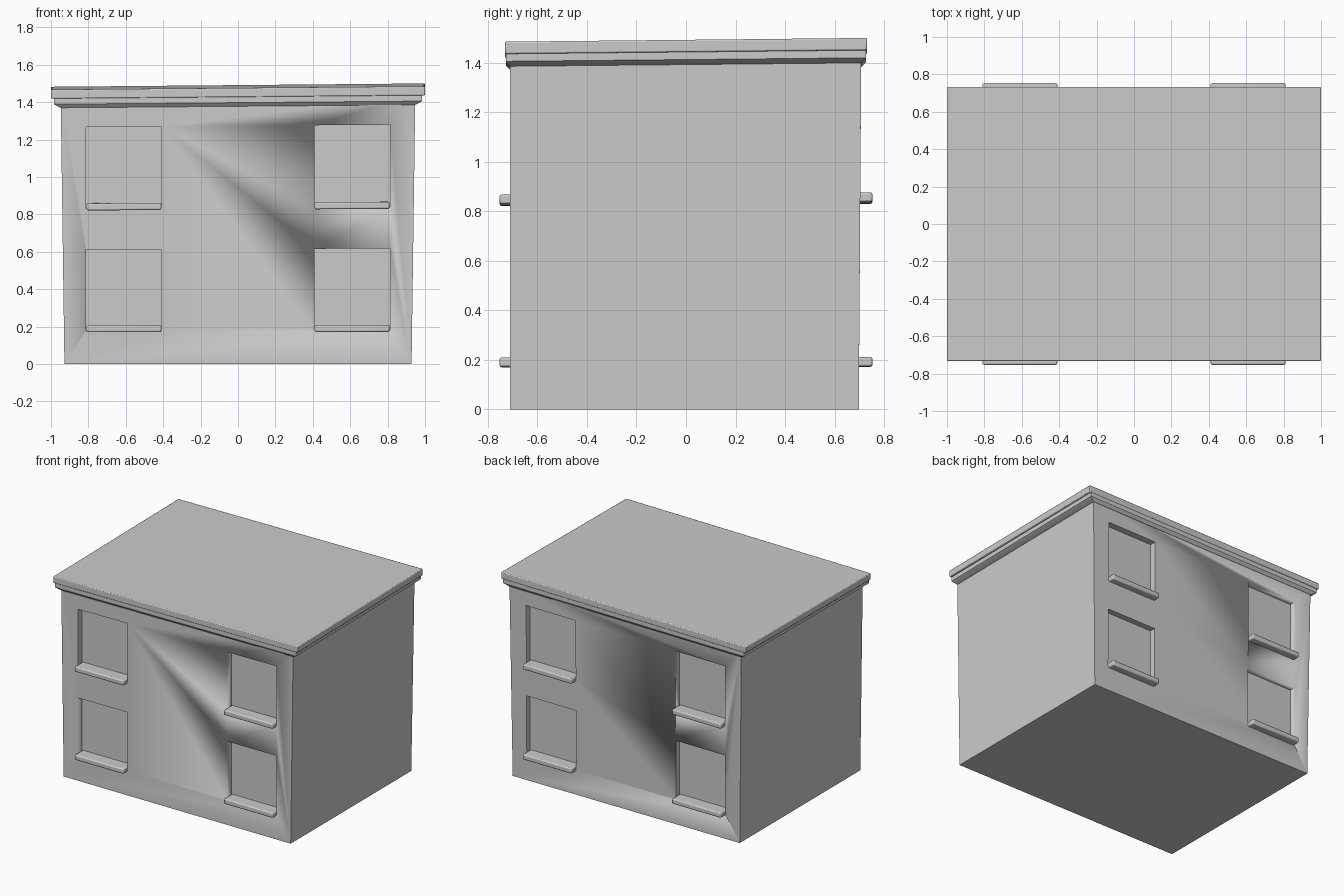
import bpy, bmesh

if "Cube" in bpy.data.objects:
    bpy.data.objects.remove(bpy.data.objects["Cube"])


def lean(x, y, z):
    """The whole building rises slightly towards the right and the back."""
    return (x, y, z * (1 + 0.006 * x + 0.007 * y))


def loft(name, sections, bevel=0.0):
    """Solid through stacked rectangles, each (half_x, y_min, y_max, z, x_centre)."""
    bm = bmesh.new()
    rings = []
    for hx, y0, y1, z, cx in sections:
        pts = [(cx - hx, y0), (cx + hx, y0), (cx + hx, y1), (cx - hx, y1)]
        rings.append([bm.verts.new(lean(x, y, z)) for x, y in pts])
    bm.faces.new(rings[0][::-1])
    bm.faces.new(rings[-1])
    for a, b in zip(rings, rings[1:]):
        for i in range(4):
            j = (i + 1) % 4
            bm.faces.new((a[i], a[j], b[j], b[i]))
    mesh = bpy.data.meshes.new(name)
    bm.to_mesh(mesh)
    bm.free()
    obj = bpy.data.objects.new(name, mesh)
    bpy.context.collection.objects.link(obj)
    if bevel:
        mod = obj.modifiers.new("soft_edges", 'BEVEL')
        mod.width, mod.segments = bevel, 2
    bpy.ops.object.select_all(action='DESELECT')
    obj.select_set(True)
    bpy.context.view_layer.objects.active = obj
    bpy.ops.object.shade_smooth_by_angle(angle=0.6)
    return obj


def box(name, cx, hx, y0, y1, z0, z1, bevel=0.0):
    return loft(name, [(hx, y0, y1, z0, cx), (hx, y0, y1, z1, cx)], bevel)


# Walls, slightly wider towards the top
walls = loft("walls", [(0.928, -0.71, 0.698, 0.0, 0),
                       (0.948, -0.71, 0.708, 1.44, 0)])

# Window recesses and sills: two columns, two floors, front and back
DEPTH = 0.05
for face, side in (("front", -1), ("back", 1)):
    for col, cx in (("left", -0.61), ("right", 0.61)):
        for floor, sill_z, top in (("lower", 0.172, 0.618), ("upper", 0.83, 1.28)):
            tag = f"{face}_{col}_{floor}"
            ys = sorted((side * (0.71 - DEPTH), side * 0.85))
            cutter = box(tag + "_cutter", cx, 0.202, *ys, sill_z + 0.01, top)
            cutter.hide_render = True
            cutter.hide_set(True)
            cutter.display_type = 'WIRE'
            mod = walls.modifiers.new(tag, 'BOOLEAN')
            mod.operation, mod.solver, mod.object = 'DIFFERENCE', 'EXACT', cutter
            ys = sorted((side * 0.65, side * 0.753))
            box(tag + "_sill", cx, 0.2, *ys, sill_z, sill_z + 0.038, 0.008)

# Cornice flaring out below the roof
loft("cornice", [(0.948, -0.71, 0.71, 1.385, 0),
                 (0.985, -0.728, 0.728, 1.405, 0),
                 (0.985, -0.728, 0.728, 1.44, 0)])

# Flat roof slab
box("roof", 0, 1.0, -0.732, 0.732, 1.435, 1.484, 0.006)
